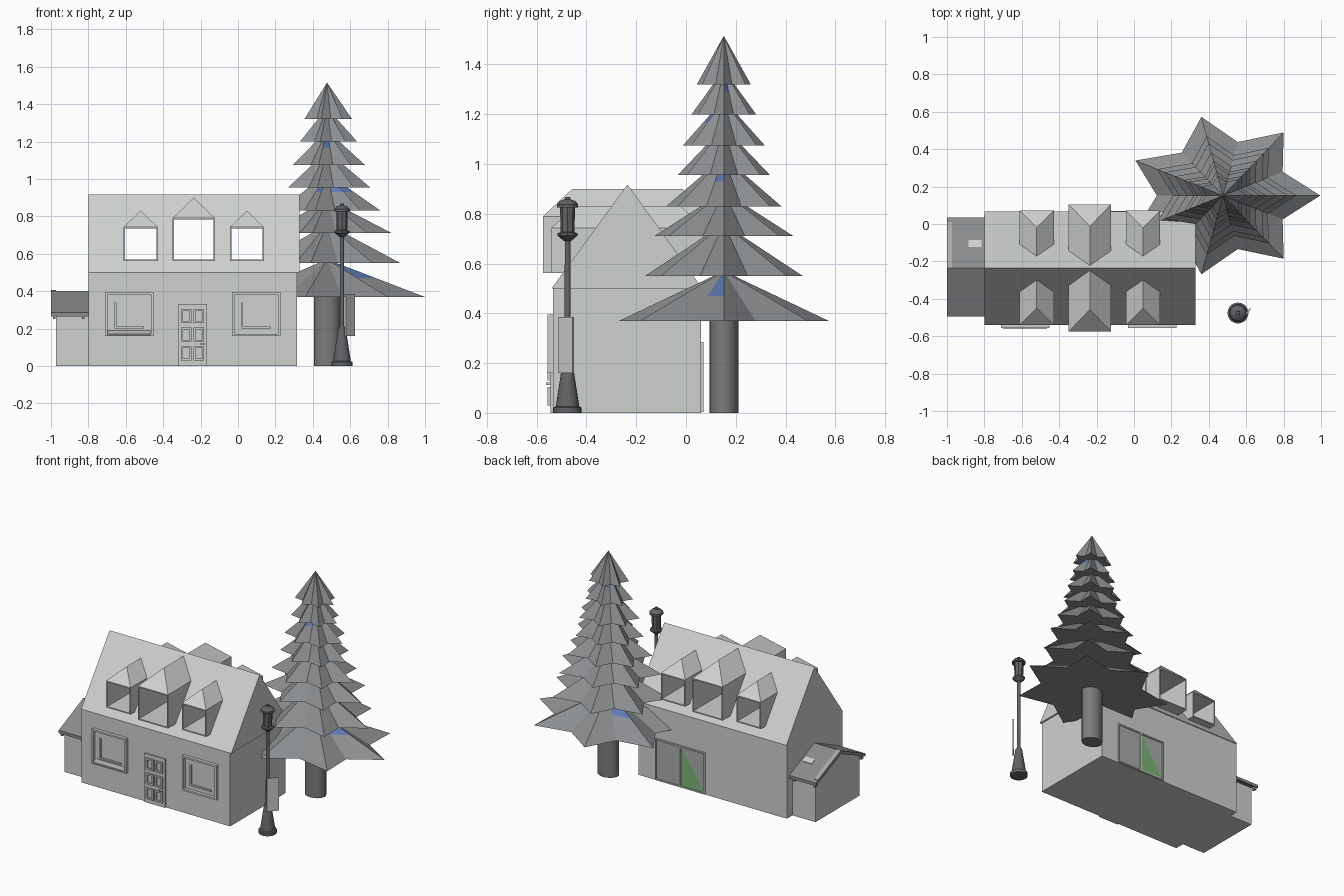
import bpy, bmesh, math
from mathutils import Vector, Matrix

if "Cube" in bpy.data.objects:
    bpy.data.objects.remove(bpy.data.objects["Cube"], do_unlink=True)


def material(name, r, g, b):
    m = bpy.data.materials.new(name)
    m.use_nodes = True
    m.diffuse_color = (r, g, b, 1)
    m.node_tree.nodes["Principled BSDF"].inputs["Base Color"].default_value = (r, g, b, 1)
    return m


PLASTER = material("pale plaster", .62, .64, .62)
SLATE = material("dark slate", .25, .26, .27)
TRIM = material("mid grey trim", .4, .41, .41)
NEEDLES = material("grey needles", .26, .27, .28)
BLUE = material("blue needles", .11, .19, .45)
BARK = material("bark", .2, .2, .2)
IRON = material("lamp iron", .12, .125, .13)
GREEN = material("green pane", .2, .46, .18)


def finish(name, bm, *mats):
    bmesh.ops.recalc_face_normals(bm, faces=bm.faces)
    me = bpy.data.meshes.new(name)
    bm.to_mesh(me)
    bm.free()
    for m in mats:
        me.materials.append(m)
    ob = bpy.data.objects.new(name, me)
    bpy.context.collection.objects.link(ob)
    return ob


def boxes(name, mat, *spans):
    """One mesh of boxes, each given as x0, x1, y0, y1, z0, z1."""
    bm = bmesh.new()
    for x0, x1, y0, y1, z0, z1 in spans:
        mid = Vector((x0 + x1, y0 + y1, z0 + z1)) / 2
        size = Matrix.Diagonal((x1 - x0, y1 - y0, z1 - z0, 1))
        bmesh.ops.create_cube(bm, size=1, matrix=Matrix.Translation(mid) @ size)
    return finish(name, bm, mat)


def prism(name, mat, x0, x1, profile):
    """Extrude a y-z profile along x."""
    bm = bmesh.new()
    face = bm.faces.new([bm.verts.new((x0, y, z)) for y, z in profile])
    new = bmesh.ops.extrude_face_region(bm, geom=[face])["geom"]
    bmesh.ops.translate(bm, vec=(x1 - x0, 0, 0),
                        verts=[v for v in new if isinstance(v, bmesh.types.BMVert)])
    return finish(name, bm, mat)


def lathe(name, mat, x, y, profile, sides=20, squash=1):
    bm = bmesh.new()
    rings = [[bm.verts.new((x + r * math.cos(a), y + squash * r * math.sin(a), z))
              for a in (math.tau * i / sides for i in range(sides))] for r, z in profile]
    for low, high in zip(rings, rings[1:]):
        for i in range(sides):
            j = (i + 1) % sides
            bm.faces.new((low[i], low[j], high[j], high[i]))
    bm.faces.new(rings[0])
    bm.faces.new(rings[-1])
    ob = finish(name, bm, mat)
    bpy.ops.object.select_all(action='DESELECT')
    ob.select_set(True)
    bpy.context.view_layer.objects.active = ob
    bpy.ops.object.shade_smooth_by_angle(angle=math.radians(35))
    return ob


def frame(x0, x1, y0, y1, z0, z1, t):
    """Four bars around a rectangle facing the front or back."""
    return [(x0, x0 + t, y0, y1, z0, z1), (x1 - t, x1, y0, y1, z0, z1),
            (x0 + t, x1 - t, y0, y1, z0, z0 + t), (x0 + t, x1 - t, y0, y1, z1 - t, z1)]


# House walls and gabled roof
MID = -.235
boxes("house_walls", PLASTER, (-.8, .316, -.535, .06, 0, .5))
roof = prism("house_roof", PLASTER, -.8, .328, [(-.54, .5), (.066, .5), (MID, .918)])

# Dormers run from front to back with hipped ends and open windows
DORMERS = [(-.52, .091, .743, .83, .306, .215), (-.236, .113, .79, .9, .34, .222),
           (.048, .091, .743, .83, .306, .215)]
SILL, WALL = .562, .008
dormers, holes = [], []
for n, (x, w, top, peak, reach, ridge) in enumerate(DORMERS):
    bm = bmesh.new()
    for s in (-1, 1):
        bm.verts.new((x, MID + s * ridge, peak))
        for side in (-w, w):
            for z in (SILL, top):
                bm.verts.new((x + side, MID + s * reach, z))
    bmesh.ops.convex_hull(bm, input=bm.verts)
    bmesh.ops.dissolve_limit(bm, angle_limit=.01, verts=bm.verts, edges=bm.edges)
    dormers.append(finish(("right", "middle", "left")[n] + "_dormer", bm, PLASTER))
    holes.append((x - w + WALL, x + w - WALL, -1, 1, SILL + WALL, top - WALL))
cutter = boxes("dormer_cutter", PLASTER, *holes)
cutter.hide_render = True
for ob in [roof] + dormers:
    mod = ob.modifiers.new("openings", 'BOOLEAN')
    mod.operation, mod.solver, mod.object = 'DIFFERENCE', 'EXACT', cutter
    bpy.context.view_layer.objects.active = ob
    bpy.ops.object.modifier_apply(modifier=mod.name)
bpy.data.objects.remove(cutter, do_unlink=True)

# Ground floor windows
for name, x0 in (("right", -.71), ("left", -.032)):
    x1 = x0 + .258
    boxes(name + "_window", PLASTER, *frame(x0, x1, -.556, -.53, .16, .395, .012),
          (x0 + .05, x0 + .06, -.545, -.53, .21, .34),
          (x0 + .05, x1 - .05, -.545, -.53, .2, .21))
prism("right_window_sill", TRIM, -.7, -.465, [(-.535, .165), (-.558, .165), (-.535, .19)])

# Front door with raised panel mouldings
panels = []
for x0 in (-.305, -.238):
    for z0 in (.03, .13, .23):
        panels += frame(x0, x0 + .056, -.556, -.54, z0, z0 + .075, .01)
boxes("front_door", PLASTER, (-.32, -.167, -.545, -.53, 0, .33), *panels)
boxes("door_handle", PLASTER, (-.2, -.18, -.562, -.54, .112, .122))

# Sliding back door
boxes("back_door_frame", PLASTER, *frame(-.19, .185, .05, .07, .004, .285, .009),
      (-.007, .003, .05, .07, .01, .28))
boxes("back_door_pane", TRIM, (0, .178, .055, .063, .012, .277),
      (-.182, -.005, .055, .0615, .012, .277))
bm = bmesh.new()
bm.faces.new([bm.verts.new((x, .064, z)) for x, z in ((-.007, .277), (-.007, .013), (-.181, .013))])
pane = finish("green_pane", bm, GREEN)
if pane.data.polygons[0].normal.y < 0:
    pane.data.flip_normals()

# Side shed with its own pitched roof
prism("shed_walls", PLASTER, -.973, -.79,
      [(-.47, 0), (0, 0), (0, .27), (MID, .385), (-.47, .27)])
EAVE_F, EAVE_B, LOW, TOP = -.495, .035, .285, .402
prism("shed_roof", SLATE, -1, -.798,
      [(EAVE_F, LOW), (MID, TOP), (EAVE_B, LOW), (EAVE_B, LOW - .02),
       (MID, TOP - .022), (EAVE_F, LOW - .02)])


def slope_plate(name, mat, x0, x1, ya, yb):
    height = lambda y: TOP - (y - MID) * (TOP - LOW) / (EAVE_B - MID)
    prism(name, mat, x0, x1, [(ya, height(ya)), (yb, height(yb)),
                              (yb, height(yb) + .004), (ya, height(ya) + .004)])


slope_plate("shed_roof_edge", TRIM, -1, -.972, MID, .012)
slope_plate("shed_roof_patch", PLASTER, -.885, -.815, -.122, -.085)
boxes("shed_rafters", SLATE, *[(x, x + .014, y, y + .025, .25, .275)
                               for x in (-.99, -.835) for y in (-.49, .005)])

# Conifer: eight star-shaped tiers of seven points, slightly flattened in y
TX, TY, SQUASH, POINTS = .476, .152, .83, 7
lathe("tree_trunk", BARK, TX, TY, [(.07, 0), (.07, .4)], 20, SQUASH)
TIERS = [(.37, .52, .57), (.55, .392, .76), (.71, .346, .89), (.83, .286, 1.03),
         (.955, .23, 1.15), (1.075, .203, 1.26), (1.2, .16, 1.38), (1.32, .134, 1.515)]
BLUE_SPOTS = {(3, 9), (3, 11), (3, 13), (5, 10), (6, 0), (6, 4), (0, 13), (0, 5)}
for t, (z, radius, apex) in enumerate(TIERS):
    bm = bmesh.new()
    tip = bm.verts.new((TX, TY, apex))
    outer, inner = [], []
    for k in range(2 * POINTS):
        r = radius * (.68 if k % 2 else 1)
        a = math.pi * k / POINTS
        for ring, f in ((outer, 1), (inner, .5)):
            ring.append(bm.verts.new((TX + f * r * math.cos(a), TY + f * r * SQUASH * math.sin(a),
                                      apex + f * (z - apex))))
    for k in range(2 * POINTS):
        j = (k + 1) % (2 * POINTS)
        bm.faces.new((outer[k], outer[j], inner[j], inner[k]))
        upper = bm.faces.new((inner[k], inner[j], tip))
        upper.material_index = int((t, k) in BLUE_SPOTS)
    bm.faces.new(outer)
    finish("tree_tier_%d" % (t + 1), bm, NEEDLES, BLUE)

# Street lamp
LX, LY = .556, -.476
lathe("lamp_post", IRON, LX, LY, [(.056, 0), (.056, .022), (.047, .026), (.022, .19),
                                  (.012, .21), (.011, .7)])
lathe("lamp_lantern", IRON, LX, LY, [(.014, .69), (.04, .712), (.04, .722), (.028, .726),
                                     (.03, .83)], 8)
lathe("lamp_cap", IRON, LX, LY, [(.043, .825), (.043, .838), (.03, .852), (.012, .858),
                                 (.01, .868)])

# Notice board beside the post
board = boxes("lamp_board", PLASTER, (-.038, .038, -.004, .004, .16, .385))
board.location = (.598, -.482, 0)
board.rotation_euler.z = math.radians(50)
